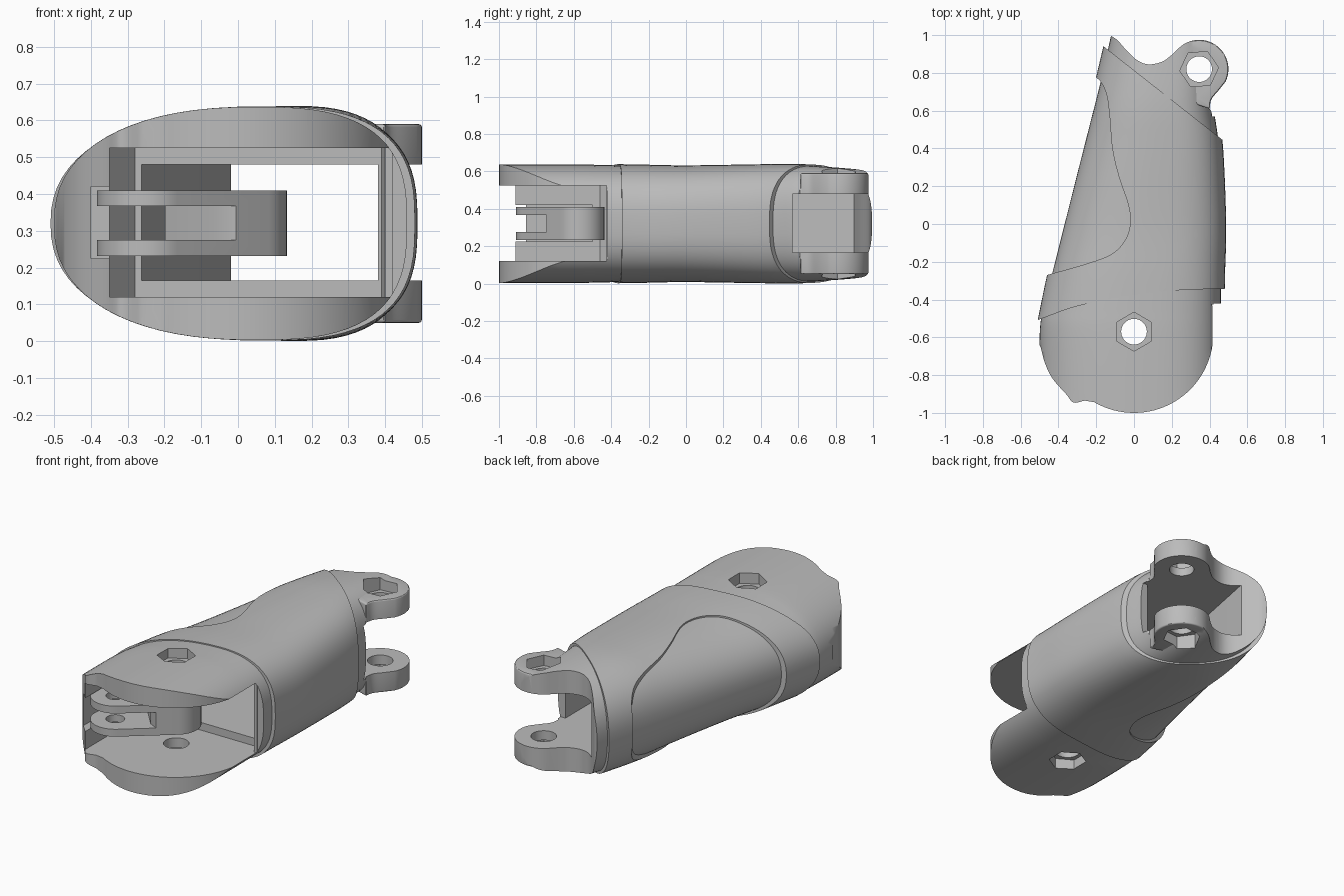
import bpy, bmesh, math
from mathutils import Vector

if "Cube" in bpy.data.objects:
    bpy.data.objects.remove(bpy.data.objects["Cube"], do_unlink=True)

MID = 0.32      # mirror height of the whole limb
grey = bpy.data.materials.new("plain grey")
grey.use_nodes = True
grey.diffuse_color = (0.5, 0.5, 0.5, 1)
grey.node_tree.nodes["Principled BSDF"].inputs["Base Color"].default_value = (0.5, 0.5, 0.5, 1)


def arc(cx, cy, r, a0, a1, n):
    angles = [math.radians(a0 + (a1 - a0) * i / n) for i in range(n + 1)]
    return [(cx + r * math.cos(a), cy + r * math.sin(a)) for a in angles]


def smooth(points, steps=5):
    """Catmull-Rom through points of any dimension."""
    p = [Vector(q) for q in points]
    p = [2 * p[0] - p[1]] + p + [2 * p[-1] - p[-2]]
    out = []
    for a, b, c, d in zip(p, p[1:], p[2:], p[3:]):
        for i in range(steps):
            t = i / steps
            out.append(0.5 * (2 * b + (c - a) * t + (2 * a - 5 * b + 4 * c - d) * t ** 2
                              + (3 * b - a - 3 * c + d) * t ** 3))
    return [tuple(v) for v in out + [p[-2]]]


def finish(name, bm):
    bmesh.ops.recalc_face_normals(bm, faces=bm.faces)
    mesh = bpy.data.meshes.new(name)
    bm.to_mesh(mesh)
    bm.free()
    mesh.materials.append(grey)
    obj = bpy.data.objects.new(name, mesh)
    bpy.context.collection.objects.link(obj)
    return obj


def prism(name, outline, z0=-0.2, z1=0.9):
    bm = bmesh.new()
    face = bm.faces.new([bm.verts.new((x, y, z0)) for x, y in outline])
    top = bmesh.ops.extrude_face_region(bm, geom=[face])["geom"]
    verts = [v for v in top if isinstance(v, bmesh.types.BMVert)]
    bmesh.ops.translate(bm, verts=verts, vec=(0, 0, z1 - z0))
    return finish(name, bm)


def box(name, x0, x1, y0, y1, z0, z1):
    return prism(name, [(x0, y0), (x1, y0), (x1, y1), (x0, y1)], z0, z1)


def loft(name, sections, seg=72):
    """Rings along y; each section is y, left x, right x, half height."""
    bm = bmesh.new()
    rings = []
    for y, left, right, half in smooth(sections):
        xc = left + 0.57 * (right - left)
        ring = []
        for i in range(seg):
            a = math.tau * i / seg
            c, s = math.cos(a), math.sin(a)
            n, w = (2.8, right - xc) if c > 0 else (2.3, xc - left)
            x = xc + math.copysign(abs(c) ** (2 / n), c) * w
            z = MID + math.copysign(abs(s) ** (2 / n), s) * half
            ring.append(bm.verts.new((x, y, z)))
        rings.append(ring)
    for a, b in zip(rings, rings[1:]):
        for i in range(seg):
            j = (i + 1) % seg
            bm.faces.new((a[i], a[j], b[j], b[i]))
    bm.faces.new(rings[0])
    bm.faces.new(rings[-1])
    return finish(name, bm)


def apply(obj, mod):
    bpy.context.view_layer.objects.active = obj
    bpy.ops.object.modifier_apply(modifier=mod.name)


def combine(obj, other, operation="DIFFERENCE"):
    mod = obj.modifiers.new("combine", "BOOLEAN")
    mod.operation, mod.solver, mod.object = operation, "EXACT", other
    apply(obj, mod)


# Core: tapered shell trimmed to its plan outline
core = loft("limb_core", [
    (-1.05, -0.5, 0.46, 0.317), (-0.6, -0.5, 0.46, 0.317), (-0.45, -0.48, 0.46, 0.314),
    (-0.25, -0.43, 0.46, 0.309), (0, -0.367, 0.465, 0.304), (0.4, -0.266, 0.45, 0.31),
    (0.6, -0.215, 0.425, 0.311), (0.78, -0.17, 0.42, 0.302), (1.05, -0.11, 0.42, 0.28)])
ear_rim = arc(0.345, 0.82, 0.155, 135, -25, 24)
saddle = smooth([(-0.13, 1.0), (-0.09, 0.975), (-0.04, 0.92), (0.02, 0.865),
                 (0.08, 0.845), (0.15, 0.86), (0.2, 0.895)])
neck = smooth([(0.45, 0.71), (0.41, 0.66), (0.4, 0.61)])
front_rim = arc(0, -0.58, 0.42, 0, -120, 32)
front_corner = smooth([(-0.26, -0.935), (-0.32, -0.945), (-0.36, -0.9),
                       (-0.43, -0.82), (-0.47, -0.74), (-0.495, -0.65)])
outline = (saddle + ear_rim + neck + [(0.42, 0.58), (0.6, 0.58), (0.6, -0.42), (0.42, -0.42)]
           + front_rim + front_corner + [(-0.6, -0.5), (-0.6, 1.0)])
helpers = [prism("outline_cutter", outline)]
combine(core, helpers[0], "INTERSECT")

# Rear ears joined to the core
ears = prism("ear_block", [(0.03, 0.82)] + saddle[20:] + ear_rim + neck + [(0.25, 0.66)], 0.05, 0.59)
bevel = ears.modifiers.new("round", "BEVEL")
bevel.width, bevel.segments = 0.015, 3
bevel.limit_method, bevel.angle_limit = "ANGLE", math.radians(50)
apply(ears, bevel)
combine(core, ears, "UNION")
helpers.append(ears)

# Sleeve wrapped around the core, with a side recess
sleeve = loft("outer_sleeve", [
    (-0.6, -0.53, 0.48, 0.32), (-0.5, -0.508, 0.48, 0.32), (-0.27, -0.46, 0.482, 0.317),
    (0, -0.393, 0.488, 0.312), (0.4, -0.294, 0.472, 0.318), (0.6, -0.245, 0.445, 0.319),
    (0.78, -0.2, 0.435, 0.31), (1.08, -0.13, 0.43, 0.288)])
recess_edge = smooth([(-0.3, 0.79), (-0.2, 0.775), (-0.15, 0.7), (-0.13, 0.58), (-0.115, 0.4),
                      (-0.08, 0.25), (-0.03, 0.1), (-0.02, 0), (-0.05, -0.09), (-0.12, -0.16),
                      (-0.25, -0.21), (-0.46, -0.27), (-0.7, -0.34)])
front_edge = smooth([(-0.7, -0.57), (-0.5, -0.505), (-0.3, -0.435), (0, -0.375), (0.25, -0.35), (0.6, -0.34)])
helpers.append(prism("sleeve_cutter", recess_edge + front_edge + [(0.6, 0.342), (-0.3, 1.05)]))
combine(sleeve, helpers[-1], "INTERSECT")

# Hollow inside: open front bay, tapered tunnel, wall notch
hollows = [
    prism("bay_cutter", [(-0.35, -1.2), (0.7, -1.2), (0.7, -0.425), (0.4, -0.425),
                         (0.39, -0.36), (-0.28, -0.36), (-0.35, -0.46)], 0.12, 0.525),
    prism("tunnel_cutter", [(-0.28, -0.45), (0.38, -0.45), (0.38, 0.57), (0.7, 0.57),
                            (0.7, 1.2), (0, 1.2), (-0.02, 0.88)], 0.165, 0.48),
    box("notch_cutter", -0.4, -0.3, -1.2, -0.5, 0.225, 0.42)]

# Pivot holes with hexagonal nut pockets above and below
pivots = []
for x, y, turn, floor in ((0, -0.57, 90, 0.575), (0.345, 0.82, 5, 0.53)):
    pivots.append(prism("hole_cutter", arc(x, y, 0.068, 0, 350, 35)))
    hexagon = arc(x, y, 0.103, turn, turn + 300, 5)
    pivots.append(prism("upper_hex_cutter", hexagon, floor, 0.9))
    pivots.append(prism("lower_hex_cutter", hexagon, -0.2, 2 * MID - floor))
for cutter in hollows:
    combine(sleeve, cutter)
for cutter in hollows + pivots:
    combine(core, cutter)

# Forked lever: a hub on the front pivot and a slotted end
fork_x, fork_y = -0.25, -0.775
tilt = math.degrees(math.atan2(-0.57 - fork_y, -fork_x))
lever = prism("forked_lever", arc(0, -0.57, 0.133, tilt - 90, tilt + 90, 24)
              + arc(fork_x, fork_y, 0.133, tilt + 90, tilt + 270, 24), 0.232, 0.41)
slot = prism("slot_cutter", [(-0.6, -0.7), (-0.2, -0.56), (-0.06, -0.72), (0.06, -0.78),
                             (-0.1, -1.1), (-0.6, -1.1)], 0.275, 0.367)
pin = prism("pin_cutter", arc(fork_x, fork_y, 0.05, 0, 350, 35))
for cutter in (slot, pin, pivots[0]):
    combine(lever, cutter)

for helper in helpers + hollows + pivots + [slot, pin]:
    bpy.data.objects.remove(helper, do_unlink=True)

# Smooth shading with sharp cut edges
for obj in (core, sleeve, lever):
    bpy.ops.object.select_all(action="DESELECT")
    obj.select_set(True)
    bpy.context.view_layer.objects.active = obj
    bpy.ops.object.shade_smooth_by_angle(angle=math.radians(30))
